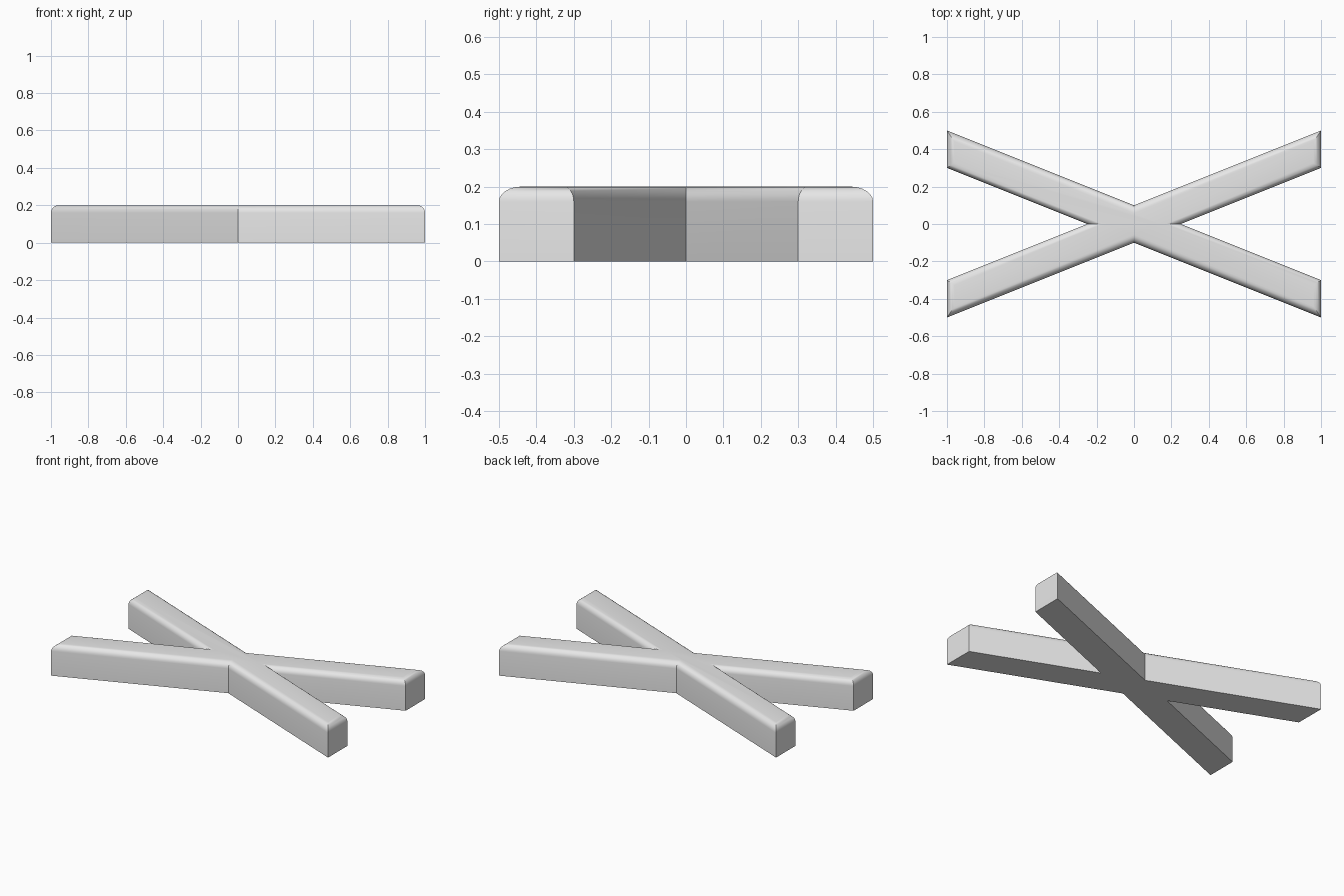
import bpy
import bmesh
import math

HEIGHT = 0.2
ROUNDING = 0.04

cube = bpy.data.objects.get("Cube")
if cube:
    bpy.data.objects.remove(cube, do_unlink=True)

# Plain grey material
grey = bpy.data.materials.new("plain grey")
grey.use_nodes = True
colour = (0.8, 0.8, 0.8, 1)
grey.diffuse_color = colour
grey.node_tree.nodes["Principled BSDF"].inputs["Base Color"].default_value = colour

# Outline of the cross: a quarter profile mirrored around both axes
right_back = [(0.25, 0), (1, 0.3), (1, 0.5)]
back = right_back + [(0, 0.1)] + [(-x, y) for x, y in reversed(right_back)]
outline = back + [(x, -y) for x, y in reversed(back[1:-1])]

# Extrude the outline into two crossing bars
bm = bmesh.new()
base = bm.faces.new([bm.verts.new((x, y, 0)) for x, y in outline])
extruded = bmesh.ops.extrude_face_region(bm, geom=[base], use_keep_orig=True)
top_verts = [v for v in extruded["geom"] if isinstance(v, bmesh.types.BMVert)]
bmesh.ops.translate(bm, verts=top_verts, vec=(0, 0, HEIGHT))
bmesh.ops.recalc_face_normals(bm, faces=bm.faces[:])

# Round only the upper rim
rim = [e for e in bm.edges if all(v.co.z > HEIGHT / 2 for v in e.verts)]
bmesh.ops.bevel(bm, geom=rim, offset=ROUNDING, offset_type='OFFSET', segments=6,
                profile=0.5, affect='EDGES', clamp_overlap=False)
bmesh.ops.recalc_face_normals(bm, faces=bm.faces[:])

mesh = bpy.data.meshes.new("crossed_bars")
bm.to_mesh(mesh)
bm.free()
mesh.materials.append(grey)
bars = bpy.data.objects.new("crossed_bars", mesh)
bpy.context.collection.objects.link(bars)

# Smooth rounding, crisp vertical corners
bpy.ops.object.select_all(action='DESELECT')
bars.select_set(True)
bpy.context.view_layer.objects.active = bars
bpy.ops.object.shade_smooth_by_angle(angle=math.radians(30))
